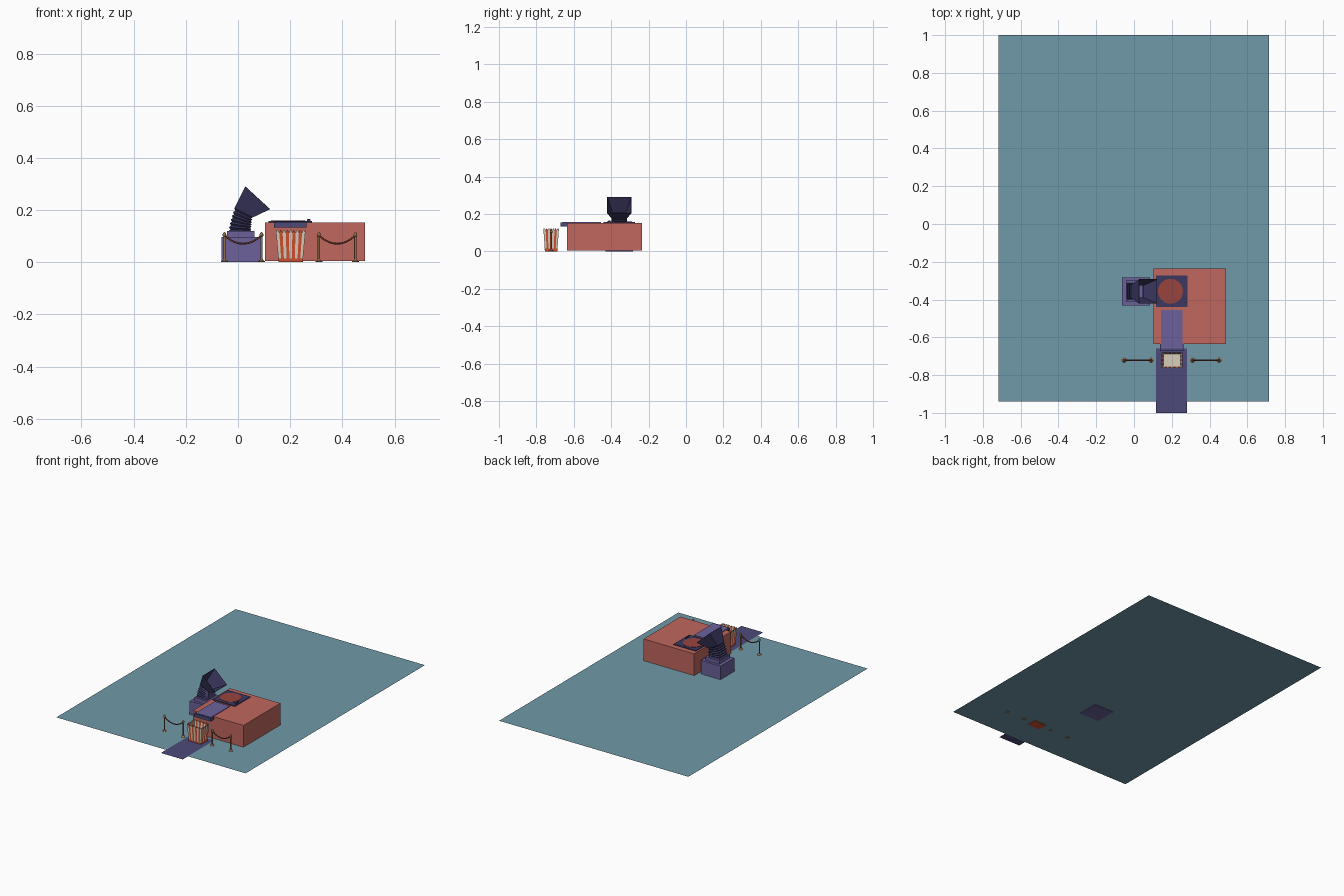
import bpy, bmesh
from math import sin, cos, pi, radians
from mathutils import Vector

if "Cube" in bpy.data.objects:
    bpy.data.objects.remove(bpy.data.objects["Cube"])


def mat(name, hexcol):
    m = bpy.data.materials.new(name)
    rgb = [int(hexcol[i:i + 2], 16) / 255 for i in (0, 2, 4)]
    m.diffuse_color = [c / 12.92 if c < .04 else ((c + .055) / 1.055) ** 2.4 for c in rgb] + [1]
    m.use_nodes = True
    m.node_tree.nodes["Principled BSDF"].inputs["Base Color"].default_value = m.diffuse_color
    return m


TEAL = mat("teal", "7099A8")
BRICK = mat("brick_red", "C0675F")
PURPLE = mat("purple", "6C619C")
CARPET = mat("carpet_purple", "4D4A7A")
DARK = mat("dark_purple", "3B3760")
DISC = mat("disc_red", "98443F")
ORANGE = mat("orange_red", "D2502F")
CREAM = mat("cream", "D8CDBB")
BRASS = mat("brass", "93704A")
ROPE = mat("rope_red", "7A4030")


def mesh(name, verts, faces, mats, idx=None, thick=0):
    me = bpy.data.meshes.new(name)
    me.from_pydata([tuple(v) for v in verts], [], faces)
    for m in mats:
        me.materials.append(m)
    if idx:
        for p, i in zip(me.polygons, idx):
            p.material_index = i
    ob = bpy.data.objects.new(name, me)
    bpy.context.collection.objects.link(ob)
    if thick:
        s = ob.modifiers.new("thickness", 'SOLIDIFY')
        s.thickness = thick
    return ob


def box(name, x0, x1, y0, y1, z0, z1, m):
    v = [(x, y, z) for z in (z0, z1) for x, y in ((x0, y0), (x1, y0), (x1, y1), (x0, y1))]
    f = [(3, 2, 1, 0), (4, 5, 6, 7)] + [(i, (i + 1) % 4, (i + 1) % 4 + 4, i + 4) for i in range(4)]
    return mesh(name, v, f, [m])


def plane(name, x0, x1, y0, y1, z, m):
    return mesh(name, [(x0, y0, z), (x1, y0, z), (x1, y1, z), (x0, y1, z)], [(0, 1, 2, 3)], [m])


def lathe(name, profile, x, y, m, n=16):
    v = [(x + r * cos(2 * pi * i / n), y + r * sin(2 * pi * i / n), z)
         for r, z in profile for i in range(n)]
    f = [(k * n + i, k * n + (i + 1) % n, (k + 1) * n + (i + 1) % n, (k + 1) * n + i)
         for k in range(len(profile) - 1) for i in range(n)]
    f += [tuple(reversed(range(n))), tuple(range(len(v) - n, len(v)))]
    return mesh(name, v, f, [m])


# ground, carpet and main block
plane("floor", -.718, .716, -.94, 1.0, .003, TEAL)
plane("floor_carpet", .116, .281, -1.0, -.66, .005, CARPET)
box("main_block", .103, .486, -.635, -.236, .004, .153, BRICK)

# runner across the roof, ending in a lip over the front edge
box("roof_runner", .142, .258, -.66, -.455, .152, .157, PURPLE)
box("runner_lip", .138, .263, -.672, -.636, .134, .155, CARPET)

# turntable on the roof
box("turntable_base", .116, .284, -.44, -.272, .152, .158, DARK)
lathe("turntable_disc", [(.066, .157), (.066, .160)], .193, -.356, DISC, 32)
for i, y in enumerate((-.388, -.410)):
    lathe(f"turntable_knob_{i}", [(.007, .157), (.007, .163), (.004, .165)], .271, y, DARK, 12)

# stepped pedestal for the horn
box("pedestal_lower", -.064, .086, -.431, -.283, 0, .096, PURPLE)
box("pedestal_upper", -.042, .063, -.414, -.300, .096, .119, PURPLE)


# bellows and flared square horn: rings of (x, z, tilt, half length, half width)
def ring(x, z, tilt, hl, hw):
    a = radians(tilt)
    return [Vector((x + s * hl * cos(a), -.357 + t * hw, z - s * hl * sin(a)))
            for s, t in ((-1, -1), (1, -1), (1, 1), (-1, 1))]


def loft(name, rings, m):
    v = [p for r in rings for p in ring(*r)]
    f = [(k * 4 + i, k * 4 + (i + 1) % 4, k * 4 + 4 + (i + 1) % 4, k * 4 + 4 + i)
         for k in range(len(rings) - 1) for i in range(4)]
    return mesh(name, v, f, [m], thick=.002)


folds = []
for k in range(13):
    t = k / 12
    h = .044 - .005 * t - (.006 if k % 2 else 0)
    folds.append((.008 + .013 * t ** 1.5, .119 + .070 * t, 27 * t, h, h))
loft("bellows", folds, DARK)
loft("horn", [(.021, .189, 27, .039, .036), (.075, .2465, 42.5, .0645, .0645)], DARK)

# striped bucket with scalloped rim
CX, CY, TOP = .202, -.721, .113


def corners(hx, hy, z):
    return [Vector((CX + s * hx, CY + t * hy, z)) for s, t in ((-1, -1), (1, -1), (1, 1), (-1, 1))]


lo, hi = corners(.046, .033, .001), corners(.056, .041, TOP)
v, f, idx = [], [], []
for side, n in enumerate((9, 7, 9, 7)):
    a, b = lo[side], lo[(side + 1) % 4]
    c, d = hi[side], hi[(side + 1) % 4]
    for i in range(n):
        s = len(v)
        v += [a.lerp(b, i / n), a.lerp(b, (i + 1) / n)]
        for j in range(7):  # rounded top of each stripe
            u = 1 - j / 6
            v.append(c.lerp(d, (i + u) / n) + Vector((0, 0, .010 * sin(pi * u))))
        f.append(tuple(range(s, len(v))))
        idx.append(i % 2)
mesh("bucket_stripes", v, f, [CREAM, ORANGE], idx, .0015)
band = corners(.0465, .0335, 0) + corners(.048, .0348, .015)
mesh("bucket_bottom_band", band,
     [(i, (i + 1) % 4, (i + 1) % 4 + 4, i + 4) for i in range(4)] + [(3, 2, 1, 0)], [ORANGE])
mesh("bucket_inside_floor", corners(.046, .033, .012), [(0, 1, 2, 3)], [CREAM])

# stanchions with sagging ropes
POST = [(.013, 0), (.013, .004), (.007, .008), (.0045, .012), (.0045, .098),
        (.007, .100), (.007, .107), (.005, .112), (.002, .115)]
for side, (xa, xb) in {"left": (-.052, .090), "right": (.310, .450)}.items():
    for tag, x in (("outer", xa), ("inner", xb)):
        ob = lathe(f"{side}_{tag}_post", POST, x, CY, BRASS)
        bpy.context.view_layer.objects.active = ob
        ob.select_set(True)
        bpy.ops.object.shade_smooth_by_angle()
        ob.select_set(False)
    cu = bpy.data.curves.new(f"{side}_rope", 'CURVE')
    cu.dimensions = '3D'
    cu.bevel_depth = .0035
    cu.bevel_resolution = 2
    sp = cu.splines.new('POLY')
    sp.points.add(16)
    for i, p in enumerate(sp.points):
        u = i / 16
        p.co = (xa + (xb - xa) * u, CY, .103 - .032 * 4 * u * (1 - u), 1)
    cu.materials.append(ROPE)
    bpy.context.collection.objects.link(bpy.data.objects.new(f"{side}_rope", cu))
